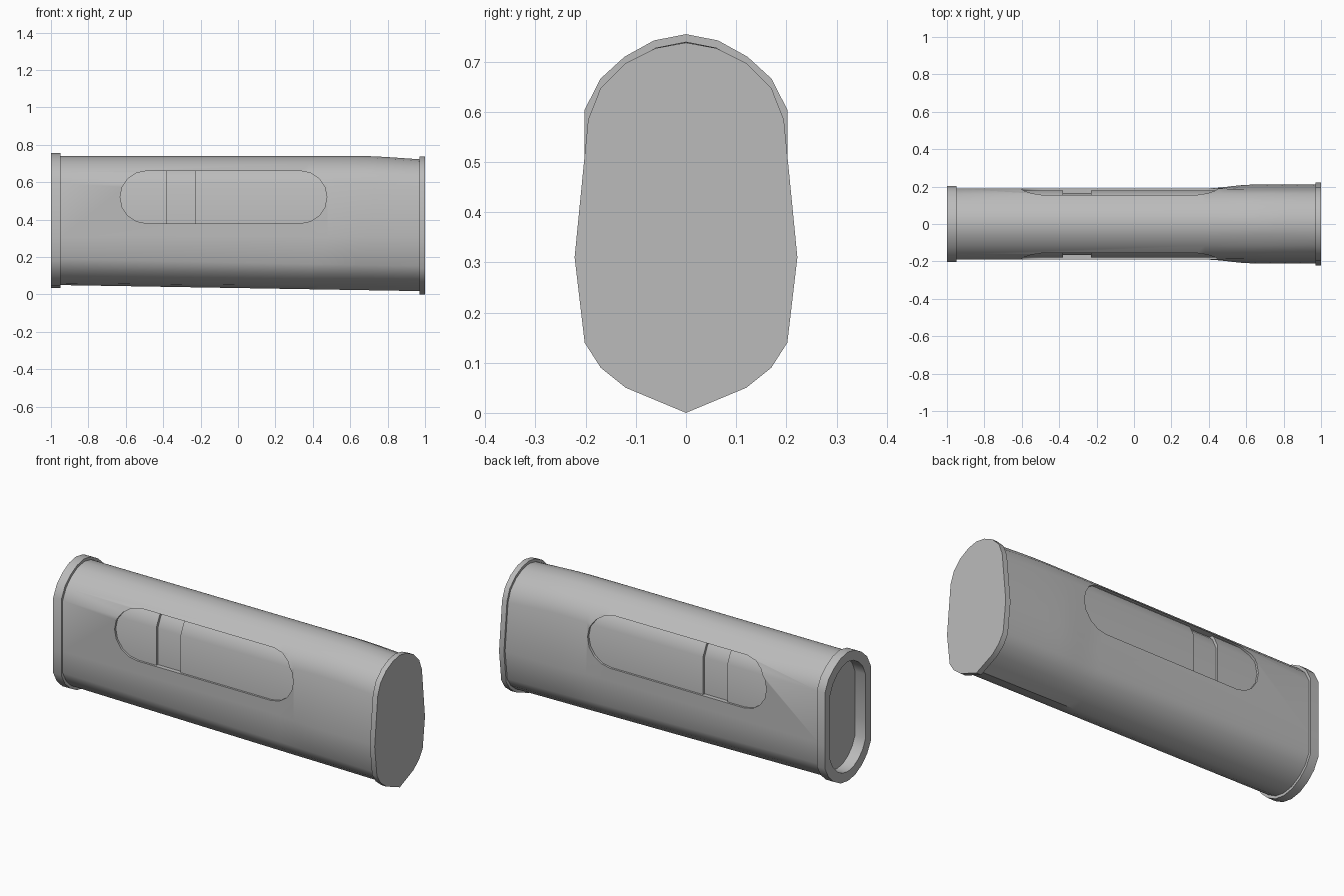
import bpy, bmesh, math

cube = bpy.data.objects.get("Cube")
if cube:
    bpy.data.objects.remove(cube)

grey = bpy.data.materials.new("plain grey")
grey.use_nodes = True
grey.diffuse_color = (0.5, 0.5, 0.5, 1)
grey.node_tree.nodes["Principled BSDF"].inputs["Base Color"].default_value = (0.5, 0.5, 0.5, 1)

# Half outlines (y, z), listed from the top centre down to the bottom centre
OPEN_END = [(0, .74), (.06, .728), (.115, .697), (.16, .655), (.19, .595), (.19, .31),
            (.19, .19), (.16, .133), (.115, .09), (.06, .06), (0, .05)]
CLOSED_END = [(0, .738), (.06, .727), (.12, .697), (.17, .648), (.195, .585), (.222, .31),
              (.202, .14), (.17, .09), (.12, .05), (.06, .025), (0, 0)]
MID = 0.395


def scaled(half, sy, sz):
    return [(y * sy, MID + (z - MID) * sz) for y, z in half]


END_BODY = scaled(CLOSED_END, .95, .955)


def ramp(x, a, b):
    t = min(max((x - a) / (b - a), 0), 1)
    return t * t * (3 - 2 * t)


def body_half(x):
    """Body outline at x: flares near the closed end, its underside slopes."""
    flare = ramp(x, .38, .64)
    slope = (x + .95) / 1.92
    droop = ramp(x, .65, 1.1) / ramp(.97, .65, 1.1)
    out = []
    for i, ((y0, z0), (y1, z1)) in enumerate(zip(OPEN_END, END_BODY)):
        t = slope if i > 5 else droop
        out.append((y0 + (y1 - y0) * flare, z0 + (z1 - z0) * t))
    return out


def finish(bm, name, angle=35):
    bmesh.ops.recalc_face_normals(bm, faces=bm.faces)
    mesh = bpy.data.meshes.new(name)
    bm.to_mesh(mesh)
    bm.free()
    obj = bpy.data.objects.new(name, mesh)
    bpy.context.collection.objects.link(obj)
    mesh.materials.append(grey)
    smooth(obj, angle)
    return obj


def smooth(obj, angle=35):
    bpy.ops.object.select_all(action='DESELECT')
    obj.select_set(True)
    bpy.context.view_layer.objects.active = obj
    bpy.ops.object.shade_smooth_by_angle(angle=math.radians(angle))


def loft(name, sections, ring=False):
    """Skin mirrored half outlines along x; cap the ends or close into a ring."""
    bm = bmesh.new()
    loops = []
    for x, half in sections:
        full = half + [(-y, z) for y, z in half[-2:0:-1]]
        loops.append([bm.verts.new((x, y, z)) for y, z in full])
    pairs = list(zip(loops, loops[1:]))
    if ring:
        pairs.append((loops[-1], loops[0]))
    else:
        bm.faces.new(loops[0])
        bm.faces.new(loops[-1])
    n = len(loops[0])
    for a, b in pairs:
        for i in range(n):
            j = (i + 1) % n
            bm.faces.new((a[i], a[j], b[j], b[i]))
    return finish(bm, name)


# Body with a shallow recess at the open end
opening = scaled(OPEN_END, .82, .89)
stations = [-.95, .38, .43, .48, .53, .58, .64, .72, .8, .88, .97]
body = loft("body", [(-.935, opening), (-.95, opening)] +
            [(x, body_half(x)) for x in stations])

# Stadium-shaped slot cut through both sides
bm = bmesh.new()
outline = []
for centre, start in ((.335, -90), (-.49, 90)):
    for i in range(9):
        a = math.radians(start + i * 22.5)
        outline.append((centre + .14 * math.cos(a), .52 + .14 * math.sin(a)))
face = bm.faces.new([bm.verts.new((x, -.4, z)) for x, z in outline])
ext = bmesh.ops.extrude_face_region(bm, geom=[face])
bmesh.ops.translate(bm, vec=(0, .8, 0),
                    verts=[v for v in ext["geom"] if isinstance(v, bmesh.types.BMVert)])
cutter = finish(bm, "slot_cutter")
cutter.hide_render = True
cutter.hide_viewport = False

cut = body.modifiers.new("slot", 'BOOLEAN')
cut.operation = 'DIFFERENCE'
cut.solver = 'EXACT'
cut.object = cutter
smooth(body)
bpy.context.view_layer.objects.active = body
bpy.ops.object.modifier_apply(modifier=cut.name)
bpy.data.objects.remove(cutter)
smooth(body)

# Core seen through the slots, with a narrower band across it
wide = scaled(OPEN_END, .94, .97)
narrow = scaled(OPEN_END, .87, .935)
loft("inner_core", [(-.8, wide), (-.38, wide), (-.38, narrow),
                    (-.23, narrow), (-.23, wide), (.7, wide)])

# Raised rim around the open end
lip = scaled(OPEN_END, 1.065, 1.043)
loft("open_end_rim", [(-.95, lip), (-1, lip), (-1, opening), (-.95, opening)], ring=True)

# Flat plate closing the other end
loft("end_plate", [(.97, CLOSED_END), (1, CLOSED_END)])
